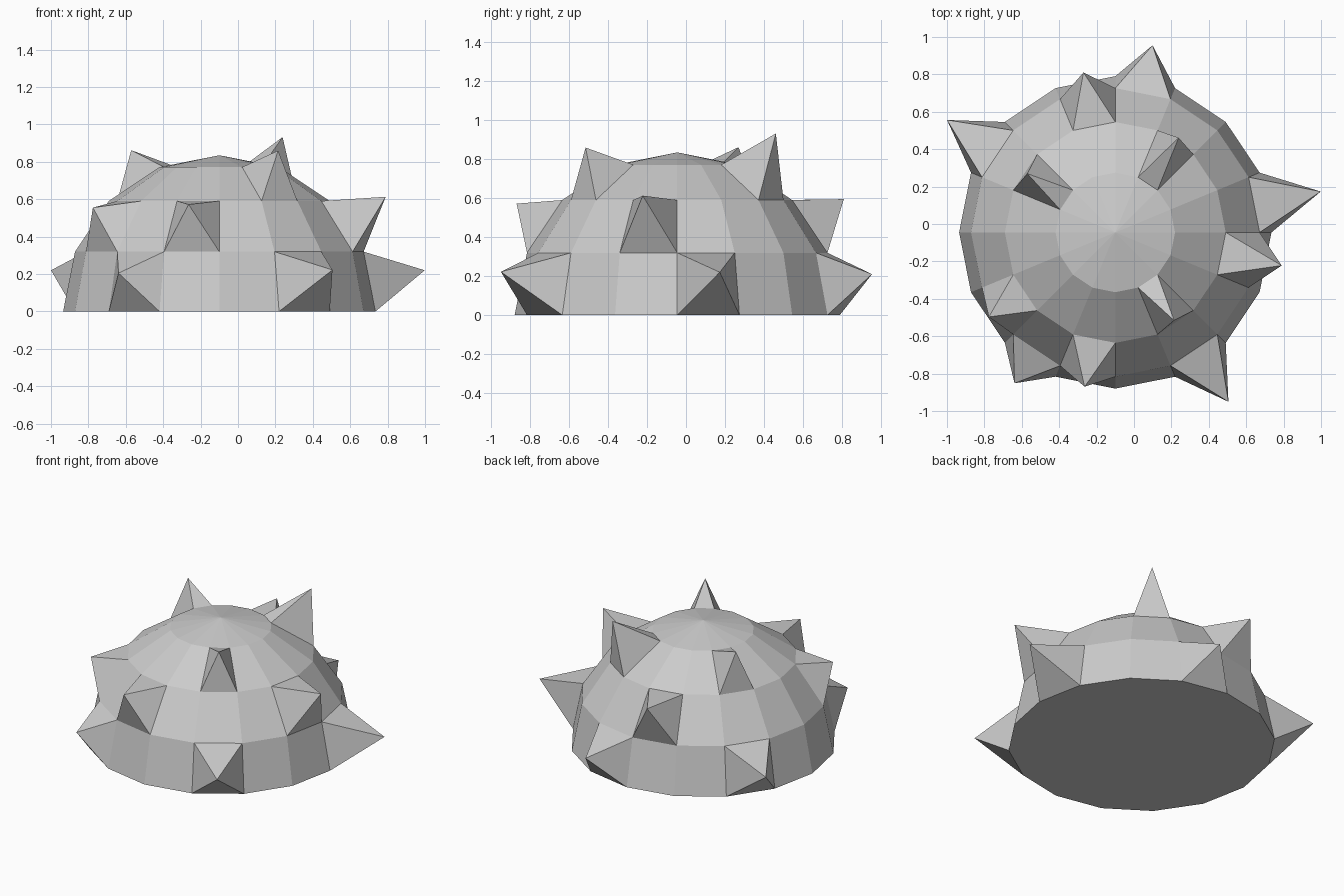
import bpy, bmesh, math
from mathutils import Vector

if "Cube" in bpy.data.objects:
    bpy.data.objects.remove(bpy.data.objects["Cube"])

R, SEGS, RINGS = 0.835, 16, 8
STEP = 2 * math.pi / SEGS
CENTRE = Vector((-0.10, -0.045, 0))

# Spikes: (band from the ground up, segment, tip radius, tip height)
SPIKES = [
    (0, 0, 1.12, 0.22), (0, 3, 1.02, 0.21), (0, 6, 1.082, 0.22),
    (0, 10, 0.97, 0.205), (0, 13, 1.089, 0.222),
    (1, 4, 0.872, 0.595), (1, 9, 0.813, 0.555),
    (1, 11, 0.841, 0.572), (1, 15, 0.907, 0.613),
    (2, 2, 0.609, 0.932), (2, 6, 0.566, 0.862), (2, 13, 0.566, 0.86),
]


def polar(angle, radius, z):
    return Vector((radius * math.cos(angle), radius * math.sin(angle), z))


bm = bmesh.new()

# Dome: upper half of a low-poly sphere with a closed flat base
bmesh.ops.create_uvsphere(bm, u_segments=SEGS, v_segments=RINGS, radius=R)
bmesh.ops.delete(bm, geom=[v for v in bm.verts if v.co.z < -0.01], context='VERTS')
bmesh.ops.contextual_create(bm, geom=[e for e in bm.edges if e.is_boundary])

# Spikes: poke one dome panel each and pull its centre out to the tip
for band, seg, radius, height in SPIKES:
    angle = (seg + 0.5) * STEP
    elev = (band + 0.5) * math.pi / RINGS
    target = polar(angle, R * math.cos(elev), R * math.sin(elev))
    quads = [f for f in bm.faces if len(f.verts) == 4]
    panel = min(quads, key=lambda f: (f.calc_center_median() - target).length)
    tip = bmesh.ops.poke(bm, faces=[panel])["verts"][0]
    tip.co = polar(angle, radius, height)

bmesh.ops.translate(bm, verts=bm.verts, vec=CENTRE)
bmesh.ops.recalc_face_normals(bm, faces=bm.faces)
mesh = bpy.data.meshes.new("spiked_dome")
bm.to_mesh(mesh)
bm.free()
mesh.shade_flat()
bpy.context.collection.objects.link(bpy.data.objects.new("spiked_dome", mesh))
